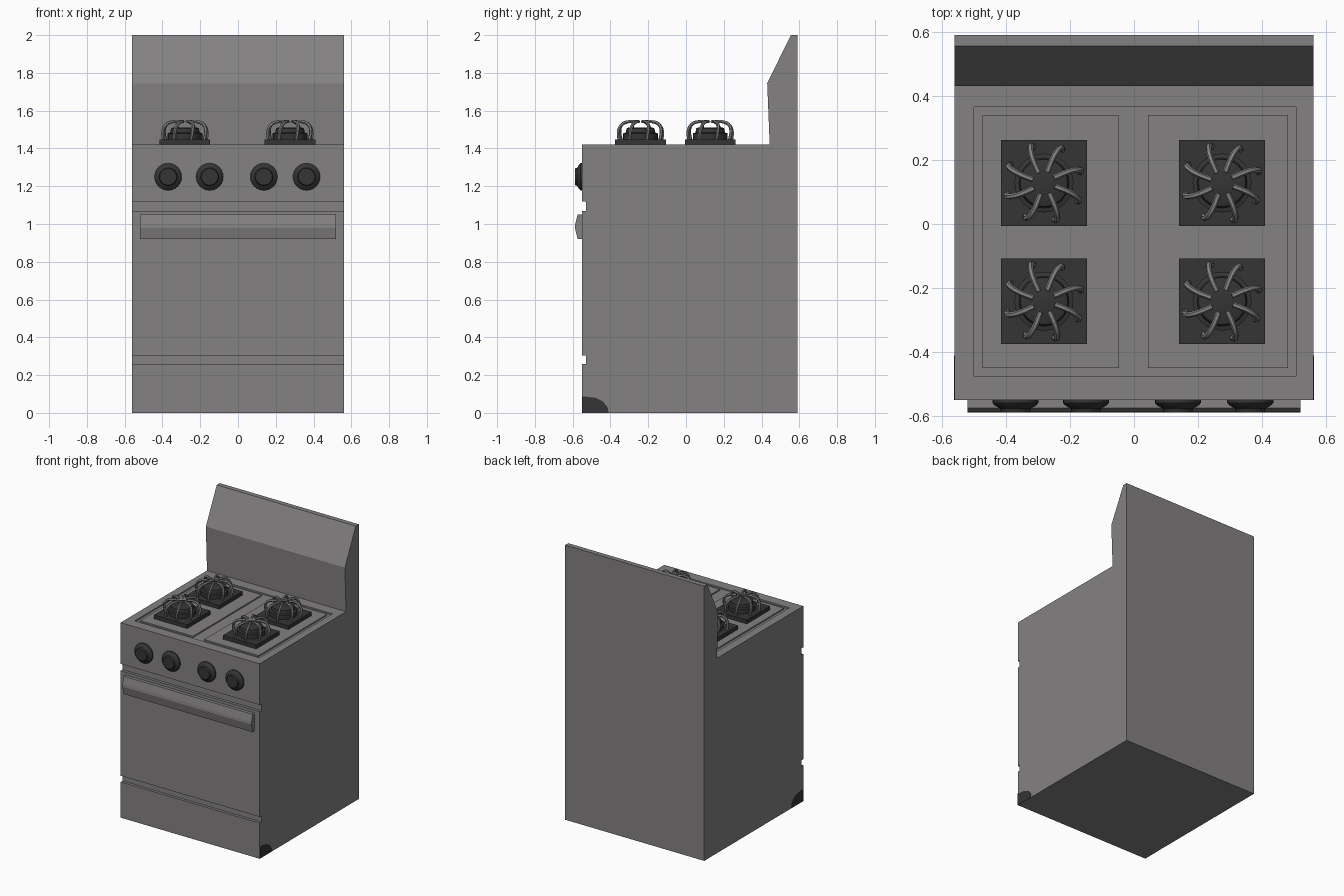
import bpy, bmesh, math
from mathutils import Vector

cube = bpy.data.objects.get("Cube")
if cube:
    bpy.data.objects.remove(cube, do_unlink=True)


def material(name, r, g, b):
    m = bpy.data.materials.new(name)
    m.use_nodes = True
    m.diffuse_color = (r, g, b, 1)
    m.node_tree.nodes["Principled BSDF"].inputs["Base Color"].default_value = (r, g, b, 1)
    return m


STEEL = material("grey enamel", 0.23, 0.22, 0.22)
IRON = material("dark iron", 0.035, 0.035, 0.035)
GRATE = material("grate grey", 0.23, 0.23, 0.23)


def finish(name, bm, mat, smooth=False):
    bmesh.ops.recalc_face_normals(bm, faces=bm.faces)
    me = bpy.data.meshes.new(name)
    bm.to_mesh(me)
    bm.free()
    me.materials.append(mat)
    ob = bpy.data.objects.new(name, me)
    bpy.context.collection.objects.link(ob)
    if smooth:
        bpy.ops.object.select_all(action='DESELECT')
        ob.select_set(True)
        bpy.context.view_layer.objects.active = ob
        bpy.ops.object.shade_smooth_by_angle(angle=math.radians(35))
    return ob


def extrude_x(name, profile, x0, x1, mat):
    """Extrude a (y, z) outline from x0 to x1."""
    bm = bmesh.new()
    face = bm.faces.new([bm.verts.new((x0, y, z)) for y, z in profile])
    new = bmesh.ops.extrude_face_region(bm, geom=[face])["geom"]
    bmesh.ops.translate(bm, vec=(x1 - x0, 0, 0),
                        verts=[v for v in new if isinstance(v, bmesh.types.BMVert)])
    return finish(name, bm, mat)


def box(name, x, y, z, mat):
    outline = [(y[0], z[0]), (y[1], z[0]), (y[1], z[1]), (y[0], z[1])]
    return extrude_x(name, outline, x[0], x[1], mat)


def lathe(name, centre, axis, rings, mat, sides=24):
    """Turn a (radius, height) outline about an axis."""
    bm = bmesh.new()
    rot = Vector((0, 0, 1)).rotation_difference(Vector(axis))
    loops = []
    for r, h in rings:
        loops.append([bm.verts.new(Vector(centre) + rot @ Vector(
            (r * math.cos(math.tau * i / sides), r * math.sin(math.tau * i / sides), h)))
            for i in range(sides)])
    for a, b in zip(loops, loops[1:]):
        for i in range(sides):
            j = (i + 1) % sides
            bm.faces.new((a[i], a[j], b[j], b[i]))
    bm.faces.new(loops[0])
    bm.faces.new(loops[-1])
    return finish(name, bm, mat, True)


W, FRONT, TOP = 0.56, -0.55, 1.42

# Cabinet with drawer and door grooves and the sloped backsplash
cabinet = extrude_x("cabinet", [
    (FRONT, 0), (0.59, 0), (0.59, 2), (0.555, 2), (0.43, 1.745), (0.443, TOP),
    (FRONT, TOP), (FRONT, 1.12), (-0.53, 1.12), (-0.53, 1.07), (FRONT, 1.07),
    (FRONT, 0.305), (-0.53, 0.305), (-0.53, 0.26), (FRONT, 0.26)], -W, W, STEEL)

# Shallow recess in the cooktop
cutter = box("recess_cutter", (-0.5, 0.505), (-0.475, 0.365), (TOP - 0.01, TOP + 0.1), STEEL)
cutter.hide_render = True
cut = cabinet.modifiers.new("recess", 'BOOLEAN')
cut.operation, cut.solver, cut.object = 'DIFFERENCE', 'EXACT', cutter
bpy.context.view_layer.objects.active = cabinet
bpy.ops.object.modifier_apply(modifier=cut.name)
bpy.data.objects.remove(cutter, do_unlink=True)

# Raised panels under the burners
box("cooktop_panel_right", (-0.473, -0.047), (-0.45, 0.34), (TOP - 0.012, TOP), STEEL)
box("cooktop_panel_left", (0.043, 0.48), (-0.45, 0.34), (TOP - 0.012, TOP), STEEL)

# Oven door handle
extrude_x("door_handle", [
    (FRONT, 0.92), (-0.574, 0.92), (-0.588, 0.98), (-0.586, 1.0),
    (-0.574, 1.05), (FRONT, 1.05)], -0.52, 0.52, STEEL)

# Control knobs
for i, x in enumerate((-0.37, -0.15, 0.137, 0.363)):
    lathe(f"knob_{i + 1}", (x, FRONT, 1.25), (0, -1, 0),
          [(0.072, -0.005), (0.072, 0.008), (0.065, 0.016), (0.048, 0.026),
           (0.044, 0.038)], IRON)

# Dark toe corners on both sides
for side, x in (("right", -W), ("left", W)):
    extrude_x(f"toe_corner_{side}", [
        (FRONT, 0.001), (-0.41, 0.001), (-0.415, 0.03), (-0.44, 0.06),
        (-0.48, 0.08), (FRONT, 0.088)], x - 0.002, x + 0.002, IRON)


def grate(name, cx, cy):
    """Ring of eight curved fingers arching over a burner."""
    cu = bpy.data.curves.new(name, 'CURVE')
    cu.dimensions = '3D'
    cu.bevel_depth, cu.bevel_resolution = 0.009, 1
    cu.use_fill_caps = True
    path = [(0.118, 0.025), (0.123, 0.07), (0.112, 0.1), (0.085, 0.118), (0.035, 0.122)]
    for k in range(8):
        sp = cu.splines.new('BEZIER')
        sp.bezier_points.add(len(path) - 1)
        sp.resolution_u = 4
        for n, (r, h) in enumerate(path):
            a = math.radians(16 + 45 * k + 3 * n)
            p = sp.bezier_points[n]
            p.co = (cx + r * math.cos(a), cy + r * math.sin(a), TOP + h)
            p.handle_left_type = p.handle_right_type = 'AUTO'
    cu.materials.append(GRATE)
    ob = bpy.data.objects.new(name, cu)
    bpy.context.collection.objects.link(ob)
    bpy.ops.object.select_all(action='DESELECT')
    ob.select_set(True)
    bpy.context.view_layer.objects.active = ob
    bpy.ops.object.convert(target='MESH')
    bpy.ops.object.shade_smooth_by_angle(angle=math.radians(50))


# Four burners: square plate, round head, grate
for sx, cx in (("right", -0.281), ("left", 0.275)):
    for sy, cy in (("front", -0.241), ("back", 0.128)):
        tag = f"{sy}_{sx}"
        h = 0.134
        box(f"burner_plate_{tag}", (cx - h, cx + h), (cy - h, cy + h), (TOP, TOP + 0.028), IRON)
        lathe(f"burner_head_{tag}", (cx, cy, TOP), (0, 0, 1),
              [(0.092, 0.02), (0.092, 0.06), (0.078, 0.064), (0.074, 0.086),
               (0.066, 0.09)], IRON)
        grate(f"grate_{tag}", cx, cy)
